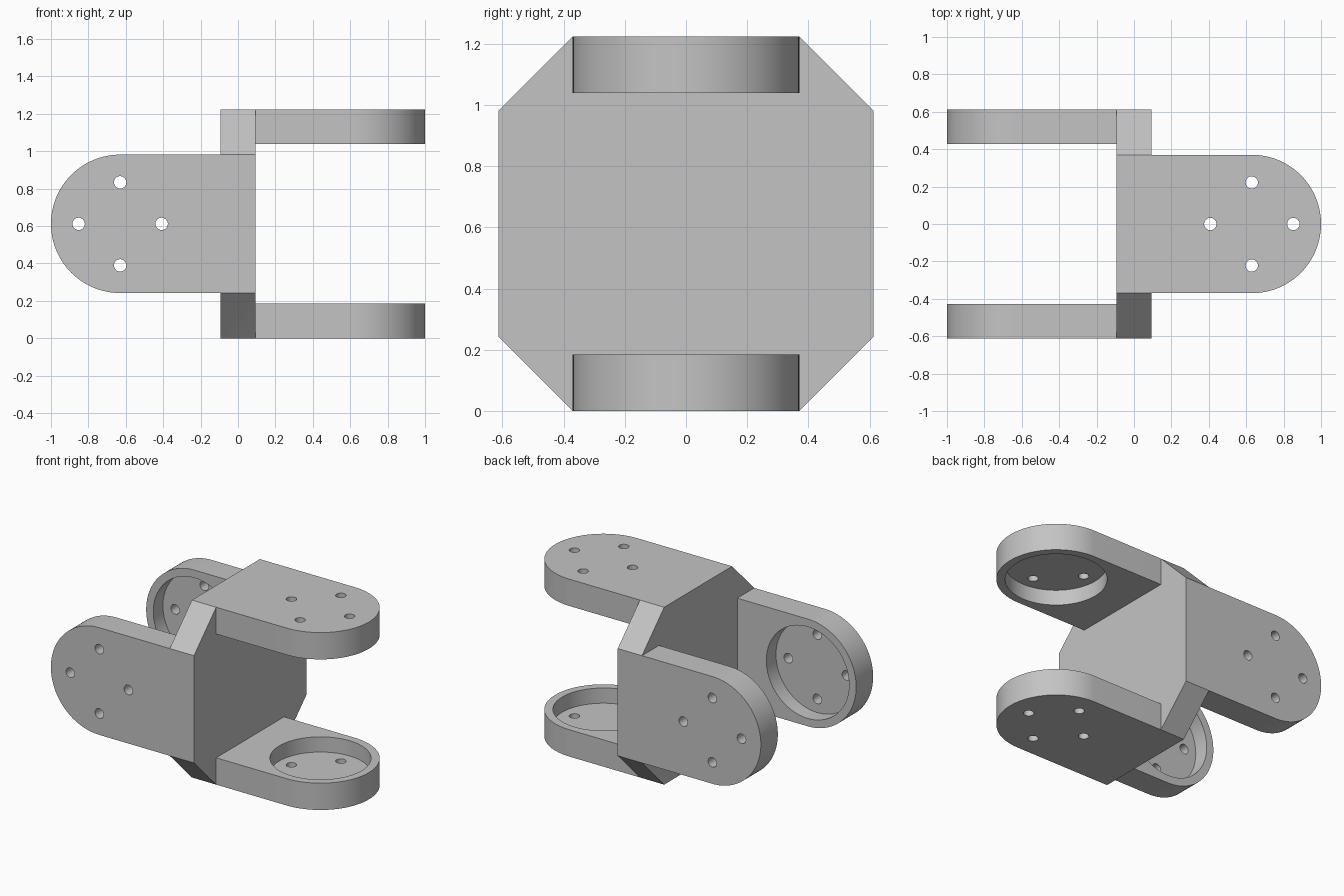
import bpy, bmesh
from math import pi, sin, cos, radians
from mathutils import Matrix

HALF = 0.612        # half height and depth of the hub
HUB_X = 0.0925      # half thickness of the hub
R = 0.37            # half width and end radius of an arm
END = 1 - R         # centre of the rounded end
INNER = HALF - 0.185
FLOOR = HALF - 0.08

old = bpy.data.objects.get("Cube")
if old:
    bpy.data.objects.remove(old, do_unlink=True)

grey = bpy.data.materials.new("light grey")
grey.use_nodes = True
colour = (0.55, 0.55, 0.55, 1)
grey.diffuse_color = colour
grey.node_tree.nodes["Principled BSDF"].inputs["Base Color"].default_value = colour


def prism(name, outline, low, high, matrix=Matrix()):
    """Extrude a flat outline between two heights."""
    bm = bmesh.new()
    face = bm.faces.new([bm.verts.new((x, y, low)) for x, y in outline])
    out = bmesh.ops.extrude_face_region(bm, geom=[face])
    top = [v for v in out["geom"] if isinstance(v, bmesh.types.BMVert)]
    bmesh.ops.translate(bm, verts=top, vec=(0, 0, high - low))
    bm.transform(matrix)
    bmesh.ops.recalc_face_normals(bm, faces=bm.faces)
    mesh = bpy.data.meshes.new(name)
    bm.to_mesh(mesh)
    bm.free()
    mesh.materials.append(grey)
    obj = bpy.data.objects.new(name, mesh)
    bpy.context.collection.objects.link(obj)
    return obj


def arc(cx, cy, radius, start, end, steps):
    angles = [start + (end - start) * i / steps for i in range(steps + 1)]
    return [(cx + radius * cos(a), cy + radius * sin(a)) for a in angles]


def circle(cx, cy, radius, steps):
    return arc(cx, cy, radius, 0, 2 * pi, steps)[:-1]


def combine(target, other, operation):
    """Apply a boolean and remove the used part."""
    other.hide_render = True
    mod = target.modifiers.new(operation, "BOOLEAN")
    mod.operation = operation
    mod.solver = "EXACT"
    mod.object = other
    bpy.context.view_layer.objects.active = target
    bpy.ops.object.modifier_apply(modifier=mod.name)
    bpy.data.objects.remove(other, do_unlink=True)


# Chamfered hub, extruded along x
octagon = [(R, HALF), (HALF, R), (HALF, -R), (R, -HALF),
           (-R, -HALF), (-HALF, -R), (-HALF, R), (-R, HALF)]
hub = prism("universal_joint_hub", octagon, -HUB_X, HUB_X,
            Matrix.Rotation(pi / 2, 4, "Y"))

# One arm: rounded plate with a bearing pocket inside and four screw holes
arm = prism("arm", [(0, -R)] + arc(END, 0, R, -pi / 2, pi / 2, 48) + [(0, R)],
            INNER, HALF)
combine(arm, prism("pocket", circle(END, 0, 0.316, 72), INNER - 0.1, FLOOR),
        "DIFFERENCE")
for i in range(4):
    a = i * pi / 2
    hole = circle(END + 0.222 * cos(a), 0.222 * sin(a), 0.033, 24)
    combine(arm, prism("screw_hole", hole, FLOOR - 0.05, HALF + 0.1), "DIFFERENCE")

# Top and bottom arms reach one way, the side arms the other
for turn_x, turn_z in ((0, 0), (180, 0), (90, 180), (-90, 180)):
    copy = bpy.data.objects.new("arm_copy", arm.data.copy())
    bpy.context.collection.objects.link(copy)
    copy.data.transform(Matrix.Rotation(radians(turn_x), 4, "X")
                        @ Matrix.Rotation(radians(turn_z), 4, "Z"))
    combine(hub, copy, "UNION")
bpy.data.objects.remove(arm, do_unlink=True)

# Stand the joint on the ground and smooth the curved walls
hub.data.transform(Matrix.Translation((0, 0, HALF)))
bpy.ops.object.select_all(action="DESELECT")
hub.select_set(True)
bpy.context.view_layer.objects.active = hub
bpy.ops.object.shade_smooth_by_angle(angle=radians(30))
